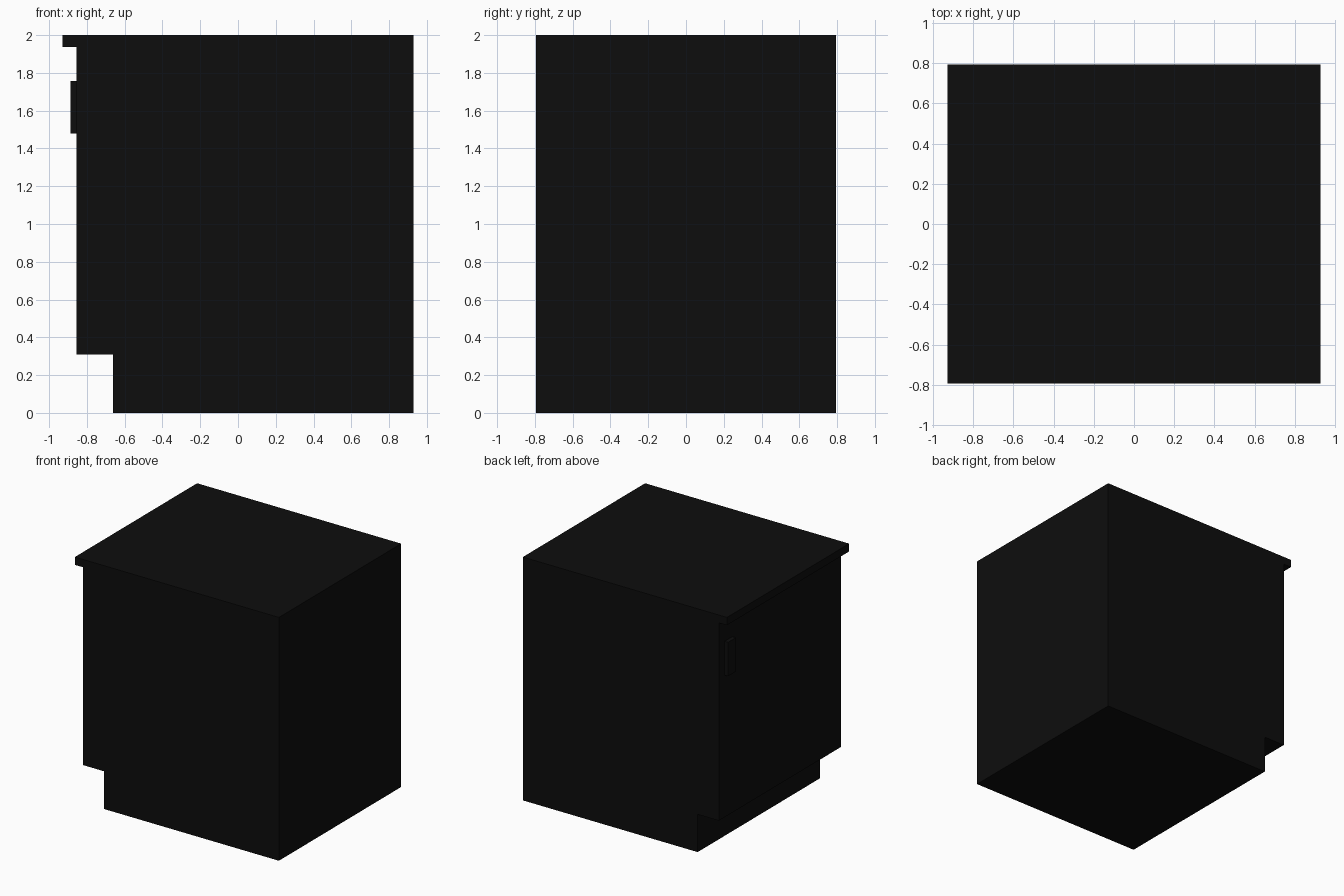
import bpy, bmesh

if "Cube" in bpy.data.objects:
    bpy.data.objects.remove(bpy.data.objects["Cube"])

black = bpy.data.materials.new("black")
black.diffuse_color = (0.004, 0.004, 0.004, 1)
black.use_nodes = True
black.node_tree.nodes["Principled BSDF"].inputs["Base Color"].default_value = black.diffuse_color


def box(name, x, y, z):
    """Box spanning the given (low, high) ranges."""
    bm = bmesh.new()
    bmesh.ops.create_cube(bm, size=1)
    for v in bm.verts:
        v.co = [r[0] if c < 0 else r[1] for c, r in zip(v.co, (x, y, z))]
    me = bpy.data.meshes.new(name)
    bm.to_mesh(me)
    bm.free()
    me.materials.append(black)
    ob = bpy.data.objects.new(name, me)
    bpy.context.collection.objects.link(ob)


def prism(name, profile, half_width):
    """Side profile in x, z swept along y."""
    bm = bmesh.new()
    face = bm.faces.new([bm.verts.new((x, -half_width, z)) for x, z in profile])
    ext = bmesh.ops.extrude_face_region(bm, geom=[face])
    verts = [g for g in ext["geom"] if isinstance(g, bmesh.types.BMVert)]
    bmesh.ops.translate(bm, verts=verts, vec=(0, 2 * half_width, 0))
    bmesh.ops.recalc_face_normals(bm, faces=bm.faces)
    me = bpy.data.meshes.new(name)
    bm.to_mesh(me)
    bm.free()
    me.materials.append(black)
    ob = bpy.data.objects.new(name, me)
    bpy.context.collection.objects.link(ob)


W = 0.794
# Cabinet with toe kick recess and overhanging worktop lip
prism("cabinet_body", [(-0.662, 0), (0.928, 0), (0.928, 2), (-0.928, 2),
                       (-0.928, 1.936), (-0.855, 1.936), (-0.855, 0.31),
                       (-0.662, 0.31)], W)
# Door pull near the edge of the door
box("door_handle", (-0.887, -0.855), (0.62, 0.72), (1.478, 1.756))
